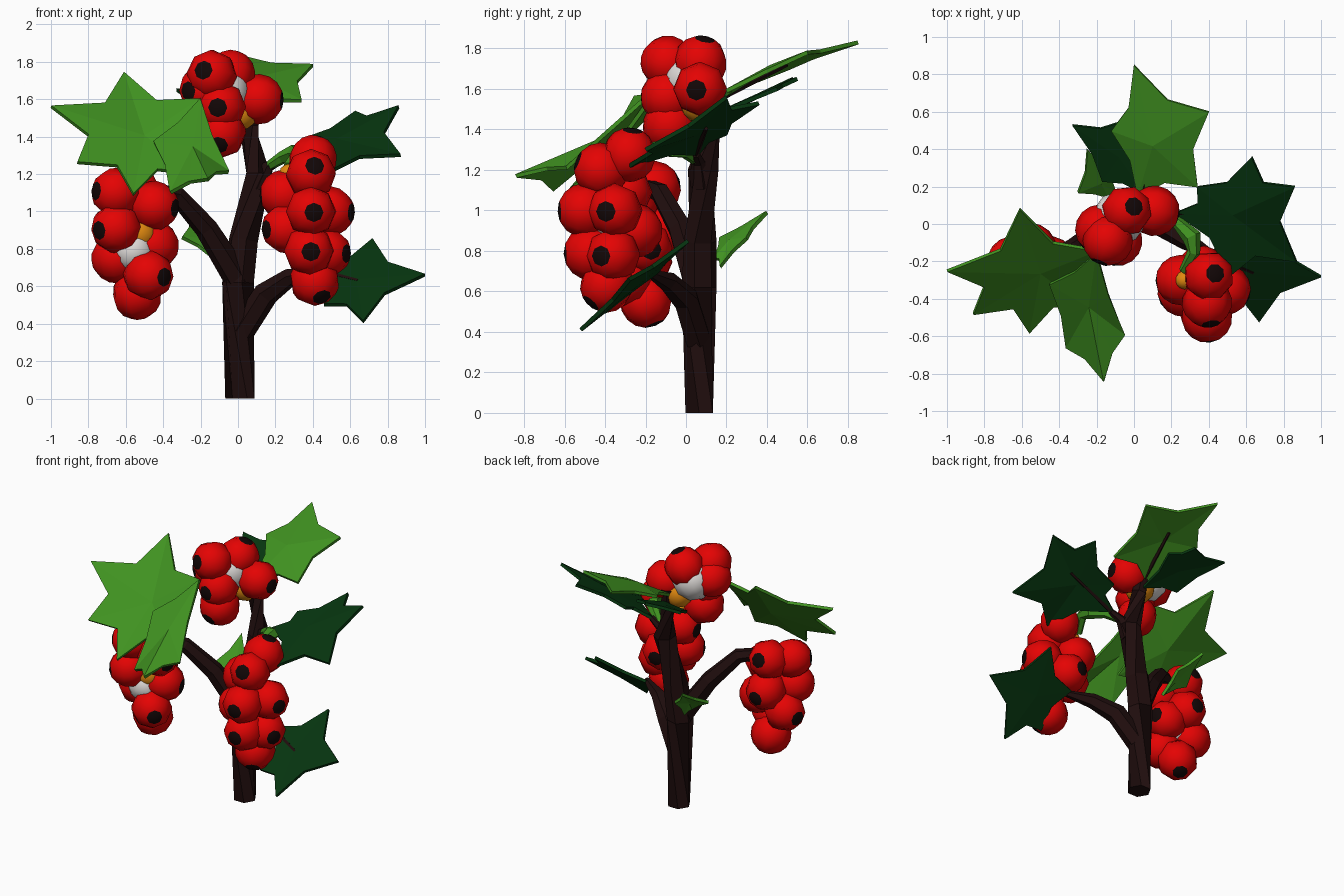
import bpy, bmesh, math
from mathutils import Vector, Matrix


def material(name, rgb):
    m = bpy.data.materials.new(name)
    m.diffuse_color = (*rgb, 1)
    return m


RED = material("berry red", (0.78, 0.001, 0.001))
BLACK = material("black spot", (0.006, 0.002, 0.002))
BARK = material("dark bark", (0.014, 0.004, 0.004))
LIGHT = material("light green", (0.052, 0.29, 0.015))
DARK = material("dark green", (0.002, 0.036, 0.005))
ORANGE = material("orange", (0.75, 0.25, 0.005))
WHITE = material("white", (0.75, 0.72, 0.7))


def finish(name, bm, mats, smooth=False):
    bmesh.ops.recalc_face_normals(bm, faces=bm.faces)
    me = bpy.data.meshes.new(name)
    for f in bm.faces:
        f.smooth = smooth
    bm.to_mesh(me)
    bm.free()
    for m in mats:
        me.materials.append(m)
    ob = bpy.data.objects.new(name, me)
    bpy.context.collection.objects.link(ob)
    return ob


def limb(name, pts, mat=BARK, sides=6):
    """Tapered tube through (x, y, z, radius) points."""
    bm = bmesh.new()
    ps = [Vector(p[:3]) for p in pts]
    rings = []
    for i, p in enumerate(ps):
        d = ps[min(i + 1, len(ps) - 1)] - ps[max(i - 1, 0)]
        if i == 0 and p.z == 0:
            d = Vector((0, 0, 1))
        q = d.to_track_quat('Z', 'Y')
        rings.append([bm.verts.new(p + q @ Vector((math.cos(a), math.sin(a), 0)) * pts[i][3])
                      for a in (2 * math.pi * k / sides for k in range(sides))])
    for a, b in zip(rings, rings[1:]):
        for k in range(sides):
            n = (k + 1) % sides
            bm.faces.new((a[k], a[n], b[n], b[k]))
    bm.faces.new(rings[0])
    bm.faces.new(rings[-1])
    return finish(name, bm, [mat])


def leaf(name, hub, tips, mat, notch=0.66):
    """Star leaf: a fan round the hub, with a notch between neighbouring tips."""
    bm = bmesh.new()
    hub = Vector(hub)
    tips = [Vector(t) for t in tips]
    outline = []
    for a, b in zip(tips, tips[1:] + tips[:1]):
        outline += [bm.verts.new(a), bm.verts.new(hub + ((a + b) / 2 - hub) * notch)]
    c = bm.verts.new(hub)
    for a, b in zip(outline, outline[1:] + outline[:1]):
        bm.faces.new((c, a, b))
    ob = finish(name, bm, [mat])
    s = ob.modifiers.new("thickness", 'SOLIDIFY')
    s.thickness = 0.02
    s.offset = 0
    return ob


def cluster(name, axis, z0, z1, seed, pith, centres, lean=(0, 0, 0), r=0.135):
    """Berries round an upright axis, each with a black spot facing outwards."""
    bm = bmesh.new()
    for c in centres:
        c = Vector(c)
        d = (c - Vector((*axis, min(max(c.z, z0), z1)))).normalized() + Vector(lean)
        rot = d.to_track_quat('Z', 'Y').to_matrix().to_4x4()
        new = bmesh.ops.create_uvsphere(bm, u_segments=8, v_segments=8, radius=r,
                                        matrix=Matrix.Translation(c) @ rot)['verts']
        pole = c + d.normalized() * r
        tip = min(new, key=lambda v: (v.co - pole).length)
        for f in tip.link_faces:
            f.material_index = 1
    finish(name + "_berries", bm, [RED, BLACK], True)
    # pale seed and orange pith showing in the gaps
    for part, (x, y, z, rad), mat in (("seed", seed, WHITE), ("pith", pith, ORANGE)):
        bm = bmesh.new()
        bmesh.ops.create_icosphere(bm, subdivisions=2, radius=rad,
                                   matrix=Matrix.Translation((x, y, z)))
        finish(name + "_" + part, bm, [mat], True)


# trunk and branches
limb("trunk", [(0.01, 0.065, 0, 0.078), (0, 0.065, 0.62, 0.088), (0.03, 0.07, 0.85, 0.082),
               (0.11, 0.085, 1.2, 0.075), (0.06, 0.12, 1.45, 0.052), (0.04, 0.14, 1.58, 0.04)])
limb("left_branch", [(0.01, 0.06, 0.62, 0.075), (-0.17, -0.03, 0.91, 0.062),
                     (-0.33, -0.13, 1.09, 0.05), (-0.52, -0.22, 1.13, 0.035)])
limb("low_branch", [(0.02, 0.06, 0.36, 0.07), (0.15, 0.0, 0.56, 0.068),
                    (0.28, -0.09, 0.65, 0.05), (0.44, -0.18, 0.69, 0.02)])
limb("twig", [(0.11, 0.07, 1.12, 0.05), (0.16, 0.06, 1.24, 0.035), (0.24, 0.05, 1.28, 0.02)])
limb("berry_stem", [(0.16, 0.06, 1.24, 0.025), (0.24, 0.0, 1.29, 0.035), (0.31, -0.07, 1.31, 0.052),
                    (0.32, -0.15, 1.31, 0.035), (0.265, -0.25, 1.24, 0.025)], LIGHT)

# berry clusters
cluster("right", (0.38, -0.33), 0.72, 1.15, (0.37, -0.35, 0.95, 0.12), (0.27, -0.3, 1.205, 0.05),
        [(0.4, -0.28, 1.275), (0.39, -0.42, 1.2), (0.25, -0.3, 1.09), (0.39, -0.5, 1.0),
         (0.49, -0.35, 1.0), (0.26, -0.36, 0.91), (0.36, -0.25, 0.9), (0.38, -0.47, 0.79),
         (0.47, -0.36, 0.78), (0.41, -0.39, 0.63)], (0.1, -0.25, -0.05))
cluster("left", (-0.55, -0.24), 0.62, 1.08, (-0.56, -0.25, 0.79, 0.12), (-0.53, -0.25, 0.88, 0.1),
        [(-0.65, -0.28, 1.1), (-0.45, -0.27, 1.03), (-0.55, -0.16, 1.11), (-0.65, -0.31, 0.91),
         (-0.45, -0.2, 0.82), (-0.65, -0.2, 0.75), (-0.48, -0.3, 0.66), (-0.54, -0.2, 0.555),
         (-0.55, -0.13, 0.9)], (0, -0.15, -0.1))
cluster("top", (-0.05, 0.04), 1.52, 1.68, (-0.08, 0.03, 1.64, 0.145), (0.01, 0.07, 1.53, 0.1),
        [(-0.14, -0.09, 1.73), (-0.04, 0.07, 1.73), (0.11, 0.07, 1.6), (-0.09, -0.09, 1.56),
         (-0.18, -0.03, 1.65), (-0.09, -0.08, 1.42)], (0.1, -0.35, -0.05))

# leaves
leaf("left_leaf", (-0.5, -0.26, 1.4),
     [(-0.2, -0.14, 1.6), (-0.61, 0.08, 1.74), (-1.0, -0.25, 1.56), (-0.86, -0.48, 1.26),
      (-0.56, -0.58, 1.09), (-0.24, -0.45, 1.2)], LIGHT, 0.7)
leaf("front_leaf", (-0.24, -0.44, 1.34),
     [(-0.2, -0.15, 1.6), (-0.05, -0.59, 1.21), (-0.16, -0.84, 1.17), (-0.36, -0.66, 1.1),
      (-0.45, -0.32, 1.37)], LIGHT, 0.9)
leaf("back_leaf", (0.1, 0.42, 1.71),
     [(0.0, 0.85, 1.83), (0.4, 0.6, 1.78), (0.34, 0.2, 1.59), (0.02, 0.15, 1.54),
      (-0.12, 0.5, 1.7)], LIGHT, 0.8)
leaf("back_dark_leaf", (-0.08, 0.36, 1.57),
     [(-0.33, 0.53, 1.65), (-0.17, 0.23, 1.5), (0.06, 0.16, 1.48), (0.08, 0.45, 1.6),
      (-0.06, 0.55, 1.65)], DARK, 0.85)
leaf("small_leaf", (-0.18, 0.22, 0.85),
     [(-0.25, 0.4, 0.99), (-0.3, 0.17, 0.86), (-0.14, 0.14, 0.76), (-0.1, 0.17, 0.72),
      (-0.12, 0.3, 0.86)], LIGHT, 0.85)
leaf("right_upper_leaf", (0.53, 0.05, 1.38),
     [(0.63, 0.36, 1.53), (0.86, 0.2, 1.56), (0.87, -0.2, 1.3), (0.51, -0.28, 1.22),
      (0.22, 0.06, 1.28), (0.34, 0.2, 1.38)], DARK, 0.75)
leaf("right_lower_leaf", (0.63, -0.25, 0.63),
     [(0.72, 0.01, 0.85), (1.0, -0.28, 0.66), (0.67, -0.52, 0.41), (0.46, -0.4, 0.5),
      (0.42, -0.14, 0.7)], DARK, 0.75)

# thin leaf stalks running just inside the leaves
for n, a, b in (("right_stalk", (0.24, 0.05, 1.28), (0.62, 0.1, 1.405)),
                ("low_stalk", (0.43, -0.17, 0.68), (0.64, -0.26, 0.63)),
                ("back_stalk", (0.04, 0.14, 1.54), (0.12, 0.5, 1.72))):
    limb(n, [(*a, 0.016), (*b, 0.01)], BARK, 4)
